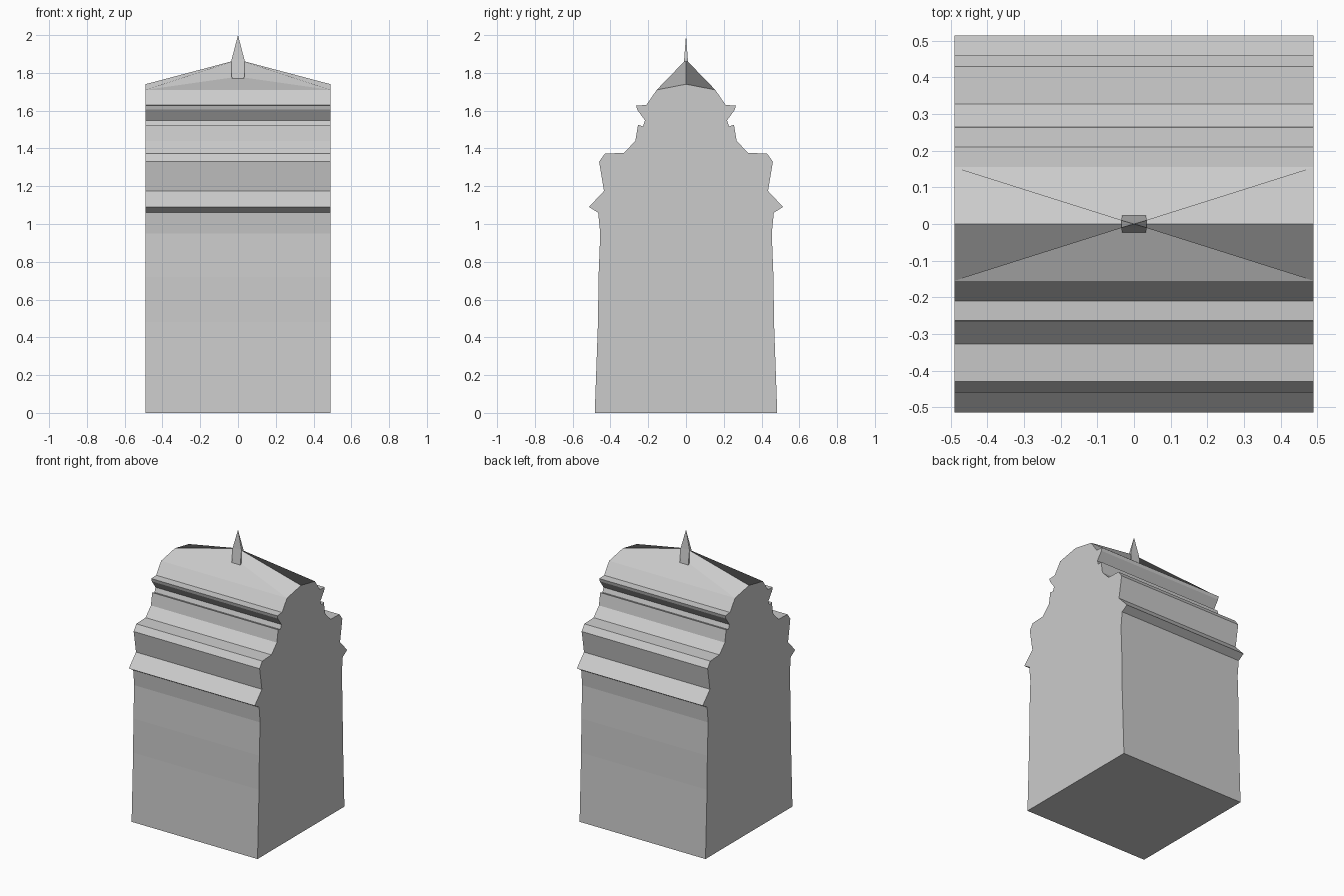
import bpy

cube = bpy.data.objects.get("Cube")
if cube:
    bpy.data.objects.remove(cube, do_unlink=True)

stone = bpy.data.materials.new("pale_grey_stone")
stone.use_nodes = True
GREY = (0.6, 0.6, 0.6, 1)
stone.diffuse_color = GREY
stone.node_tree.nodes["Principled BSDF"].inputs["Base Color"].default_value = GREY


def add_mesh(name, verts, faces):
    mesh = bpy.data.meshes.new(name)
    mesh.from_pydata(verts, [], faces)
    mesh.materials.append(stone)
    obj = bpy.data.objects.new(name, mesh)
    bpy.context.collection.objects.link(obj)
    return obj


HALF = 0.49      # half width of the building
EAVE = 0.155     # half depth of the roof at its eaves
EAVE_Z, END_Z, MID_Z, PEAK_Z = 1.71, 1.74, 1.78, 1.87

# Moulded body: half profile (depth, height), mirrored and pulled along x
profile = [
    (0.483, 0), (0.466, 0.48), (0.463, 0.72), (0.454, 0.95), (0.465, 1.06),
    (0.514, 1.09), (0.434, 1.175), (0.46, 1.33), (0.43, 1.372),
    (0.328, 1.377), (0.268, 1.44), (0.254, 1.525), (0.228, 1.517),
    (0.217, 1.548), (0.258, 1.605), (0.264, 1.627), (0.21, 1.63),
    (EAVE, EAVE_Z),
]
outline = profile + [(0, END_Z)] + [(-y, z) for y, z in reversed(profile)]
n = len(outline)
verts = [(x, y, z) for x in (HALF, -HALF) for y, z in outline]
faces = [tuple(range(n)), tuple(reversed(range(n, 2 * n)))]
top = len(profile)
for i in range(n):
    j = (i + 1) % n
    if top not in (i, j):           # the roof closes the two top strips
        faces.append((i, n + i, n + j, j))
add_mesh("moulded_body", verts, faces)

# Roof: a low triangle on each long side, folded up to a raised central peak
verts = [(0, 0, MID_Z), (0, 0, PEAK_Z), (-HALF, 0, END_Z), (HALF, 0, END_Z)]
faces = []
for side in (-1, 1):
    a = len(verts)
    verts += [(side * HALF, side * EAVE, EAVE_Z),
              (-side * HALF, side * EAVE, EAVE_Z)]
    b = a + 1
    end_a, end_b = (3, 2) if side > 0 else (2, 3)
    if side < 0:
        faces += [(a, b, 0), (a, 0, 1, end_a), (b, end_b, 1, 0)]
    else:
        faces += [(a, b, 0), (a, 0, 1, end_a), (b, end_b, 1, 0)]
add_mesh("peaked_roof", verts, faces)

# Finial: a block that thins upward, then runs to a point
def ring(hx, hy, z):
    return [(-hx, -hy, z), (hx, -hy, z), (hx, hy, z), (-hx, hy, z)]


verts = ring(0.033, 0.023, 1.77) + ring(0.034, 0.01, 1.87) + [(0, 0, 2)]
faces = [(3, 2, 1, 0)]
for i in range(4):
    j = (i + 1) % 4
    faces += [(i, j, 4 + j, 4 + i), (4 + i, 4 + j, 8)]
add_mesh("finial", verts, faces)
